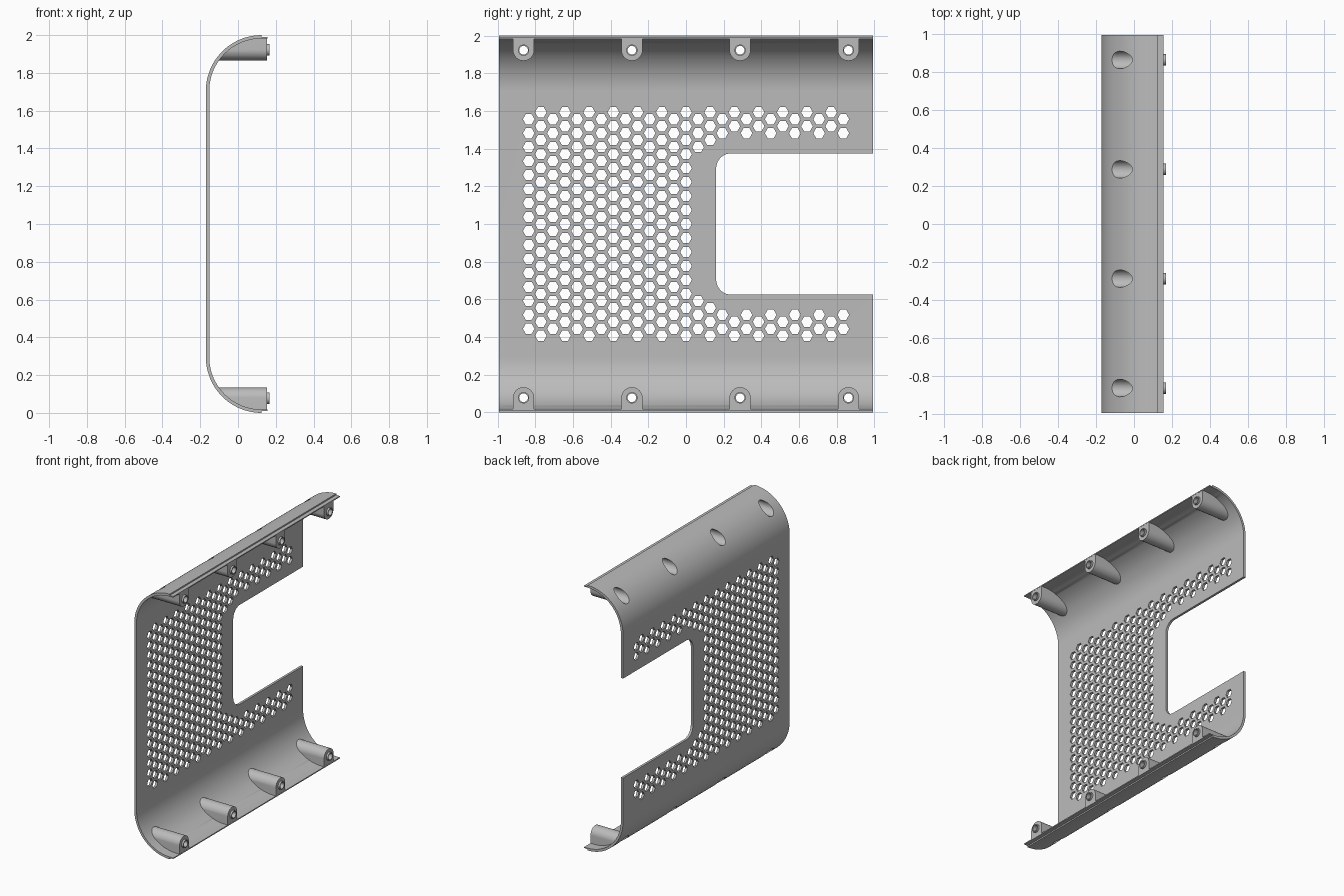
import bpy, bmesh
from math import sin, cos, pi, sqrt
from mathutils import Vector

if "Cube" in bpy.data.objects:
    bpy.data.objects.remove(bpy.data.objects["Cube"])

HALF_Y = 0.993          # half length of the panel
LEFT = -0.17            # outer face of the flat wall
RADIUS = 0.295          # outer radius of the rolled edges
WALL = 0.018
LIP_X = 0.155
BOSS_Y = [-0.862, -0.287, 0.287, 0.862]
BOSS_Z = 1.922

grey = bpy.data.materials.new("grey plastic")
grey.use_nodes = True
colour = (0.5, 0.5, 0.5, 1)
grey.diffuse_color = colour
grey.node_tree.nodes["Principled BSDF"].inputs["Base Color"].default_value = colour


def prism(bm, pts, axis, lo, hi):
    """Extrude a closed outline along x (points are y, z) or y (points are x, z)."""
    place = (lambda p, t: (t, p[0], p[1])) if axis == "x" else (lambda p, t: (p[0], t, p[1]))
    face = bm.faces.new([bm.verts.new(place(p, lo)) for p in pts])
    new = bmesh.ops.extrude_face_region(bm, geom=[face])["geom"]
    shift = Vector(place((0, 0), hi - lo))
    bmesh.ops.translate(bm, verts=[v for v in new if isinstance(v, bmesh.types.BMVert)], vec=shift)


def lathe(bm, pts, y, z, steps=32):
    """Revolve (x, radius) points about an x-parallel axis; returns the rings."""
    rings = [[bm.verts.new((x, y + r * cos(2 * pi * i / steps), z + r * sin(2 * pi * i / steps)))
              for i in range(steps)] for x, r in pts]
    for a, b in zip(rings, rings[1:]):
        for i in range(steps):
            j = (i + 1) % steps
            bm.faces.new((a[i], a[j], b[j], b[i]))
    return rings


def make(name, bm):
    bmesh.ops.recalc_face_normals(bm, faces=bm.faces)
    mesh = bpy.data.meshes.new(name)
    bm.to_mesh(mesh)
    bm.free()
    mesh.materials.append(grey)
    obj = bpy.data.objects.new(name, mesh)
    bpy.context.collection.objects.link(obj)
    return obj


def boolean(obj, tool, operation):
    mod = obj.modifiers.new(operation.title(), "BOOLEAN")
    mod.operation, mod.object, mod.solver = operation, tool, "EXACT"
    bpy.context.view_layer.update()
    graph = bpy.context.evaluated_depsgraph_get()
    mesh = bpy.data.meshes.new_from_object(obj.evaluated_get(graph))
    obj.modifiers.clear()
    obj.data = mesh


def arc(cx, cz, r, start, end, steps):
    return [(cx + r * cos(start + (end - start) * i / steps),
             cz + r * sin(start + (end - start) * i / steps)) for i in range(steps + 1)]


def rolled(offset):
    """Section line from the lower edge, up the wall, to the upper edge."""
    cx, r = LEFT + RADIUS, RADIUS - offset
    return (arc(cx, RADIUS, r, 1.5 * pi, pi, 28)
            + arc(cx, 2 - RADIUS, r, pi, 0.5 * pi, 28))


# Shell: C-shaped section with a thin stepped lip on both long edges
outer, inner = rolled(0), rolled(WALL)
edge = outer[-1][0]
section = (outer + [(edge, 1.99), (LIP_X, 1.99), (LIP_X, 2 - WALL)] + inner[::-1]
           + [(LIP_X, WALL), (LIP_X, 0.01), (edge, 0.01)])
bm = bmesh.new()
prism(bm, section, "y", -HALF_Y, HALF_Y)
shell = make("shell_panel", bm)

# Side opening with rounded inner corners
bm = bmesh.new()
opening = (arc(0.24, 1.295, 0.08, 0.5 * pi, pi, 10) + arc(0.24, 0.705, 0.08, pi, 1.5 * pi, 10)
           + [(1.2, 0.625), (1.2, 1.375)])
prism(bm, opening, "x", -0.3, 0)
opening_cutter = make("opening_cutter", bm)

# Honeycomb vents: staggered columns that step around the opening
bm = bmesh.new()
column = 0.0642
pitch = column * 2 / sqrt(3)
for i in range(27):
    count = 17 if i % 2 else 16
    for k in range(count):
        row = k - (count - 1) / 2
        if i > 13 and abs(row) < min(6.5, 5.5 + (i - 14) / 2):
            continue
        y, z = (i - 13) * column, 1 + row * pitch
        prism(bm, arc(y, z, 0.031, 0, 5 * pi / 3, 5), "x", -0.25, -0.1)
vent_cutter = make("vent_cutter", bm)

# Stepped screw bores, wide from outside and narrow at the tip
bm = bmesh.new()
for z in (BOSS_Z, 2 - BOSS_Z):
    for y in BOSS_Y:
        rings = lathe(bm, [(-0.3, 0.046), (0.12, 0.046), (0.12, 0.023), (0.3, 0.023)], y, z)
        bm.faces.new(rings[0])
        bm.faces.new(rings[-1])
bore_cutter = make("bore_cutter", bm)

# Space inside the shell, used to trim the bosses
bm = bmesh.new()
trim = rolled(0.014)
prism(bm, trim + [(0.2, trim[-1][1]), (0.2, trim[0][1])], "y", -1.1, 1.1)
inside = make("inside_trim", bm)

# Screw bosses: rounded toward the middle, running into the rolled edge
bm = bmesh.new()
for y in BOSS_Y:
    u = arc(y, BOSS_Z, 0.056, pi, 2 * pi, 20) + [(y + 0.056, 2.1), (y - 0.056, 2.1)]
    prism(bm, u, "x", -0.3, 0.154)
    prism(bm, [(a, 2 - b) for a, b in u], "x", -0.3, 0.154)
bosses = make("screw_bosses", bm)

# Locating collars on the boss tips
bm = bmesh.new()
tube = [(0.15, 0.023), (0.15, 0.03), (0.168, 0.03), (0.168, 0.023), (0.15, 0.023)]
for z in (BOSS_Z, 2 - BOSS_Z):
    for y in BOSS_Y:
        lathe(bm, tube, y, z)
bmesh.ops.remove_doubles(bm, verts=bm.verts, dist=0.0001)
collars = make("boss_collars", bm)

for cutter in (opening_cutter, vent_cutter, bore_cutter):
    boolean(shell, cutter, "DIFFERENCE")
boolean(bosses, inside, "INTERSECT")
boolean(bosses, bore_cutter, "DIFFERENCE")

for helper in (opening_cutter, vent_cutter, bore_cutter, inside):
    bpy.data.objects.remove(helper)

bpy.ops.object.select_all(action="DESELECT")
for obj in (shell, bosses, collars):
    obj.select_set(True)
bpy.context.view_layer.objects.active = shell
bpy.ops.object.shade_smooth_by_angle(angle=pi / 6)
